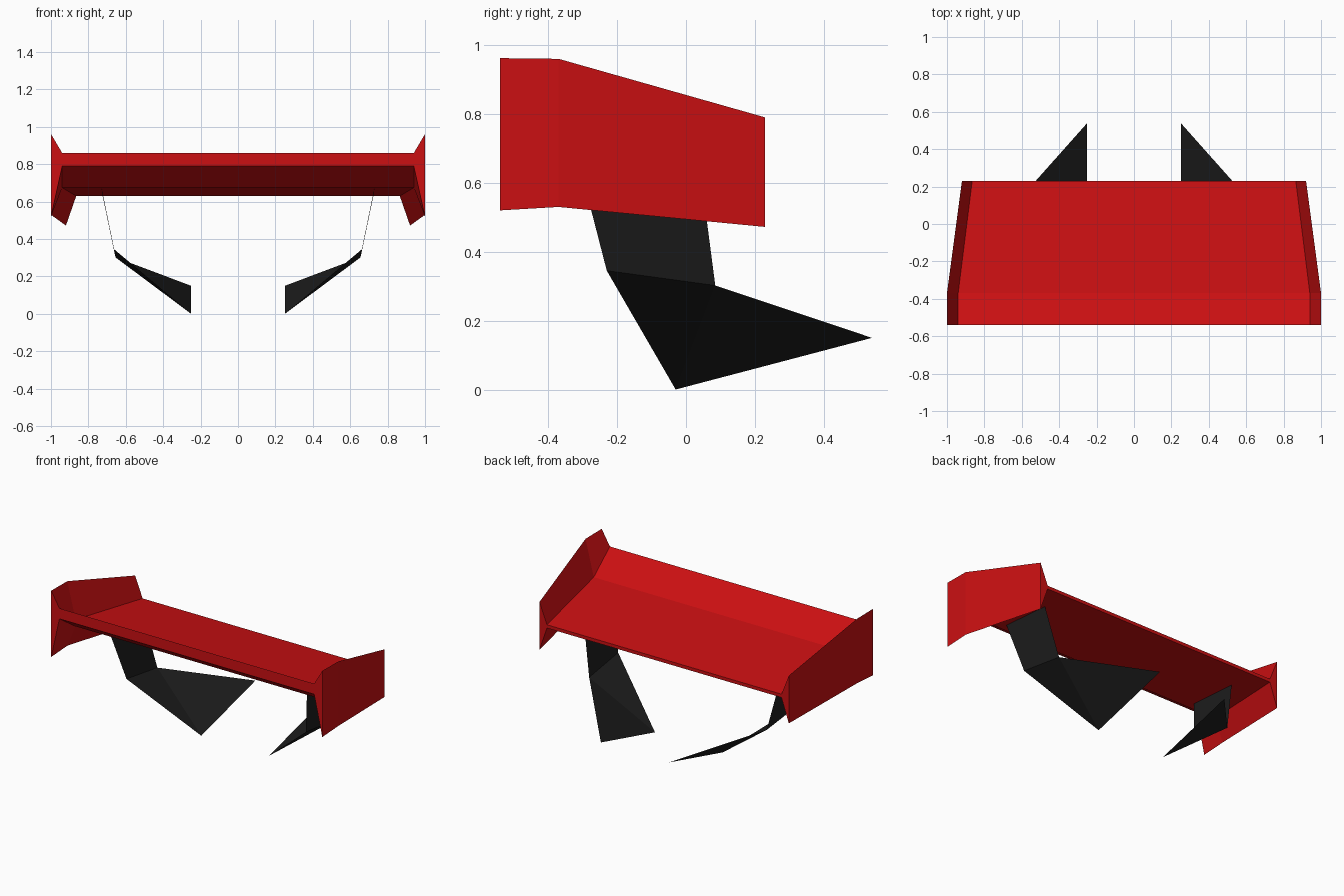
import bpy
import bmesh

if "Cube" in bpy.data.objects:
    bpy.data.objects.remove(bpy.data.objects["Cube"])


def material(name, rgb):
    m = bpy.data.materials.new(name)
    m.diffuse_color = (*rgb, 1)
    m.use_nodes = True
    m.node_tree.nodes["Principled BSDF"].inputs["Base Color"].default_value = m.diffuse_color
    return m


RED = material("red_paint", (0.6, 0.005, 0.006))
BLACK = material("black_paint", (0.012, 0.012, 0.012))


def make(name, verts, faces, mat, closed=True):
    mesh = bpy.data.meshes.new(name)
    bm = bmesh.new()
    vs = [bm.verts.new(v) for v in verts]
    for f in faces:
        bm.faces.new([vs[i] for i in f])
    bmesh.ops.recalc_face_normals(bm, faces=bm.faces)
    bm.to_mesh(mesh)
    bm.free()
    mesh.materials.append(mat)
    obj = bpy.data.objects.new(name, mesh)
    bpy.context.collection.objects.link(obj)
    return obj


def loft(name, rings, skip, mat):
    # skin four-point rings, leaving open the sides that join a neighbour
    verts = [p for ring in rings for p in ring]
    faces = []
    for r in range(len(rings) - 1):
        for i in range(4):
            if i not in skip:
                j = (i + 1) % 4
                faces.append((r * 4 + i, r * 4 + j, r * 4 + 4 + j, r * 4 + 4 + i))
    last = 4 * (len(rings) - 1)
    faces += [(3, 2, 1, 0), (last, last + 1, last + 2, last + 3)]
    return make(name, verts, faces, mat)


# stations front to back: y, blade half width, blade top, blade bottom,
# end plate x, end plate top, end plate bottom
stations = [
    (-0.54, 0.94, 0.86, 0.79, 1.00, 0.962, 0.52),
    (-0.37, 0.94, 0.72, 0.675, 1.00, 0.96, 0.53),
    (0.23, 0.865, 0.652, 0.63, 0.92, 0.79, 0.472),
]

# main blade, open at the tips where the end plates join
loft("wing_blade",
     [[(-x, y, t), (x, y, t), (x, y, b), (-x, y, b)]
      for y, x, t, b, *_ in stations], (1, 3), RED)

# flared end plates
for side, label in ((1, "right"), (-1, "left")):
    loft(label + "_end_plate",
         [[(side * x, y, t), (side * px, y, pt), (side * px, y, pb), (side * x, y, b)]
          for y, x, t, b, px, pt, pb in stations], (3,), RED)

# folded sheet struts
for side, label in ((1, "right"), (-1, "left")):
    pts = [(0.73, -0.315, 0.675), (0.727, 0.04, 0.647),
           (0.662, -0.23, 0.345), (0.655, 0.085, 0.302),
           (0.25, -0.03, 0.0), (0.25, 0.54, 0.15)]
    make(label + "_strut", [(side * x, y, z) for x, y, z in pts],
         [(0, 1, 3, 2), (2, 3, 4), (3, 5, 4)], BLACK)
